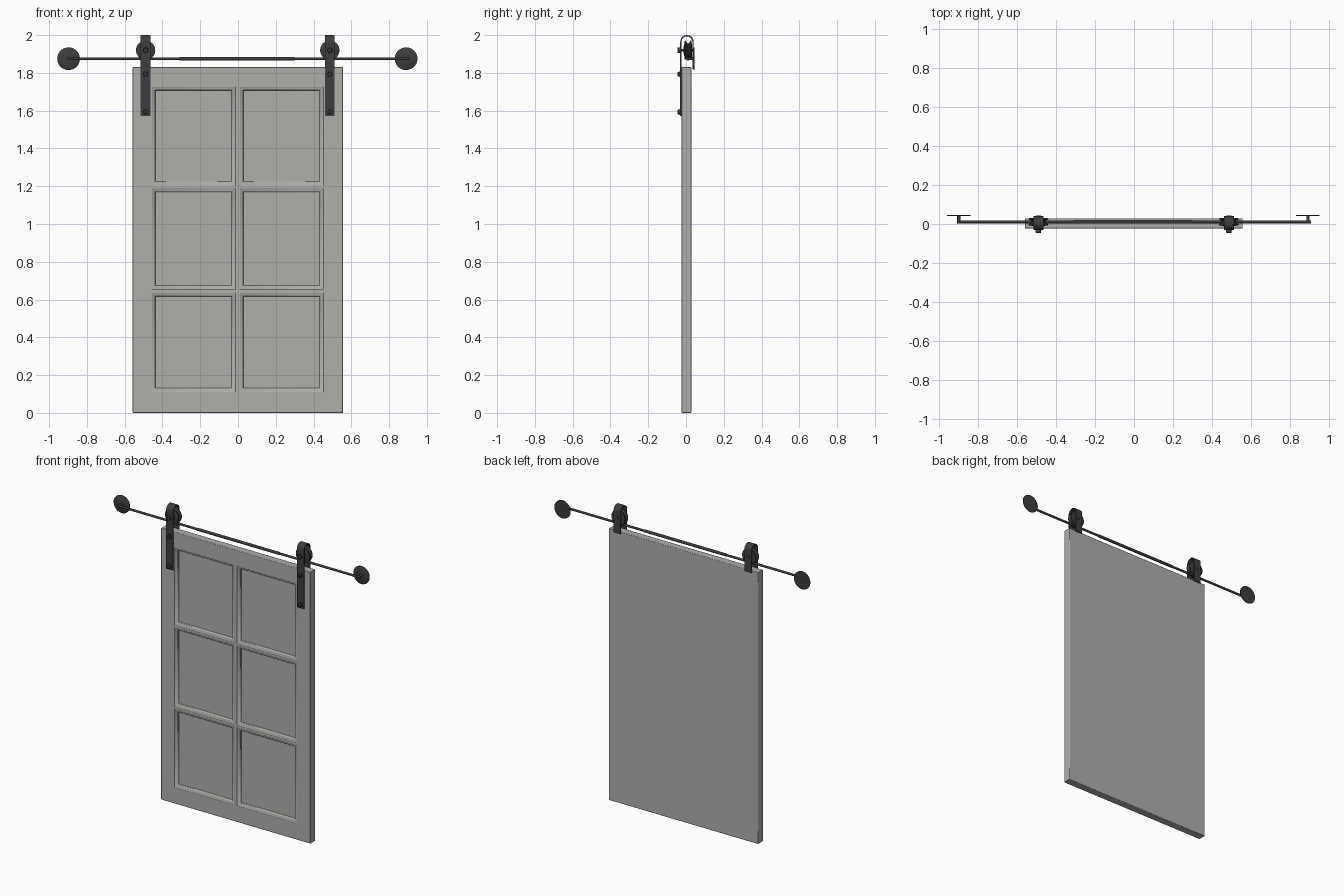
import bpy, bmesh, math
from mathutils import Matrix, Vector

if "Cube" in bpy.data.objects:
    bpy.data.objects.remove(bpy.data.objects["Cube"])


def material(name, col):
    m = bpy.data.materials.new(name)
    m.diffuse_color = (*col, 1)
    m.use_nodes = True
    m.node_tree.nodes["Principled BSDF"].inputs["Base Color"].default_value = m.diffuse_color
    return m


GREY = material("warm grey paint", (0.43, 0.425, 0.41))
IRON = material("dark iron", (0.05, 0.045, 0.05))


def finish(bm, name, mat, angle=35):
    bmesh.ops.recalc_face_normals(bm, faces=bm.faces)
    me = bpy.data.meshes.new(name)
    bm.to_mesh(me)
    bm.free()
    ob = bpy.data.objects.new(name, me)
    bpy.context.collection.objects.link(ob)
    me.materials.append(mat)
    bpy.ops.object.select_all(action='DESELECT')
    ob.select_set(True)
    bpy.context.view_layer.objects.active = ob
    bpy.ops.object.shade_smooth_by_angle(angle=math.radians(angle))
    return ob


def lathe(name, profile, x, z, segs=32):
    """Spin (radius, y) points about an axis along y."""
    bm = bmesh.new()
    rings = []
    for r, y in profile:
        rings.append([bm.verts.new((x + r * math.cos(a), y, z + r * math.sin(a)))
                      for a in (2 * math.pi * i / segs for i in range(segs))])
    for a, b in zip(rings, rings[1:]):
        for i in range(segs):
            j = (i + 1) % segs
            bm.faces.new((a[i], a[j], b[j], b[i]))
    bm.faces.new(rings[0])
    bm.faces.new(rings[-1])
    return finish(bm, name, IRON)


def rod(name, r, x0, x1, y, z, segs=16):
    bm = bmesh.new()
    mat = Matrix.Translation(((x0 + x1) / 2, y, z)) @ Matrix.Rotation(math.pi / 2, 4, 'Y')
    bmesh.ops.create_cone(bm, cap_ends=True, segments=segs, radius1=r, radius2=r,
                          depth=x1 - x0, matrix=mat)
    return finish(bm, name, IRON)


# Door: front grid with six moulded, recessed panels, extruded to the back
FRONT, BACK, M = -0.023, 0.029, 0.026
xs = [-0.558, -0.43 - M, -0.04 + M, 0.036 - M, 0.426 + M, 0.556]
zs = [0.0, 0.137 - M, 0.61 + M, 0.68 - M, 1.162 + M, 1.23 - M, 1.70 + M, 1.83]
bm = bmesh.new()
grid = [[bm.verts.new((x, FRONT, z)) for x in xs] for z in zs]
panels = []
for j in range(len(zs) - 1):
    for i in range(len(xs) - 1):
        f = bm.faces.new((grid[j][i], grid[j][i + 1], grid[j + 1][i + 1], grid[j + 1][i]))
        if i % 2 and j % 2:
            panels.append(f)
bm.normal_update()
rim = [e for e in bm.edges if e.is_boundary]
ext = bmesh.ops.extrude_edge_only(bm, edges=rim)
new_edges = [g for g in ext["geom"] if isinstance(g, bmesh.types.BMEdge)]
for g in ext["geom"]:
    if isinstance(g, bmesh.types.BMVert):
        g.co.y = BACK
bmesh.ops.contextual_create(bm, geom=[e for e in new_edges if e.is_boundary])
for width, depth in ((0.003, -0.002), (0.008, -0.001), (0.008, -0.003),
                     (0.006, -0.005), (0.0007, -0.009)):
    bmesh.ops.inset_individual(bm, faces=panels, thickness=width, depth=depth)
door = finish(bm, "door", GREY, 40)
bev = door.modifiers.new("soft edges", 'BEVEL')
bev.width, bev.segments, bev.limit_method, bev.angle_limit = 0.003, 2, 'ANGLE', math.radians(80)

# Hanger strap: flat bar bent over the wheel
T, R, CY = 0.0035, 0.032, 0.005
CZ = 2.0 - R - T


def strap(name, x):
    path = [(-1, 0, 1.572), (-1, 0, CZ)]
    path += [(-math.cos(a), math.sin(a), CZ) for a in (math.pi * i / 14 for i in range(1, 14))]
    path += [(1, 0, CZ), (1, 0, 1.82)]
    bm = bmesh.new()
    rows = []
    for c, s, z in path:
        rows.append([bm.verts.new((x + dx, CY + c * r, z + s * r))
                     for dx, r in ((-0.026, R - T), (0.026, R - T), (0.026, R + T), (-0.026, R + T))])
    for a, b in zip(rows, rows[1:]):
        for i in range(4):
            j = (i + 1) % 4
            bm.faces.new((a[i], a[j], b[j], b[i]))
    bm.faces.new(rows[0])
    bm.faces.new(rows[-1])
    finish(bm, name, IRON)


RAIL_Z, RAIL_Y, WHEEL_Z = 1.875, 0.011, 1.92
for side, x in (("left", -0.489), ("right", 0.486)):
    strap(side + "_hanger_strap", x)
    # Grooved wheel riding on the rail
    lathe(side + "_wheel", [(0.02, -0.014), (0.022, -0.010), (0.046, -0.008), (0.051, -0.006),
                            (0.051, -0.002), (0.038, 0.005), (0.036, 0.011), (0.038, 0.017),
                            (0.051, 0.024), (0.051, 0.028), (0.046, 0.030), (0.022, 0.031),
                            (0.02, 0.033)], x, WHEEL_Z, 40)
    # Axle with heads, then the two door bolts
    lathe(side + "_axle", [(0.011, -0.046), (0.014, -0.043), (0.014, -0.030), (0.007, -0.030),
                           (0.007, 0.0405), (0.012, 0.0405), (0.012, 0.044)], x, WHEEL_Z, 16)
    for n, z in (("upper", 1.793), ("lower", 1.594)):
        lathe(f"{side}_{n}_bolt", [(0.009, -0.045), (0.013, -0.042), (0.013, -0.034),
                                   (0.016, -0.034), (0.016, -0.029)], x, z, 16)

# Telescoping rail with a sleeve, and its wall mounts
rod("rail", 0.0075, -0.905, 0.905, RAIL_Y, RAIL_Z)
rod("rail_sleeve", 0.0095, -0.31, 0.30, RAIL_Y, RAIL_Z)
for side, x in (("left", -0.897), ("right", 0.89)):
    lathe(side + "_mount_post", [(0.008, 0.003), (0.008, 0.042)], x, RAIL_Z, 16)
    lathe(side + "_wall_plate", [(0.057, 0.040), (0.060, 0.042), (0.060, 0.046)], x, RAIL_Z, 40)
